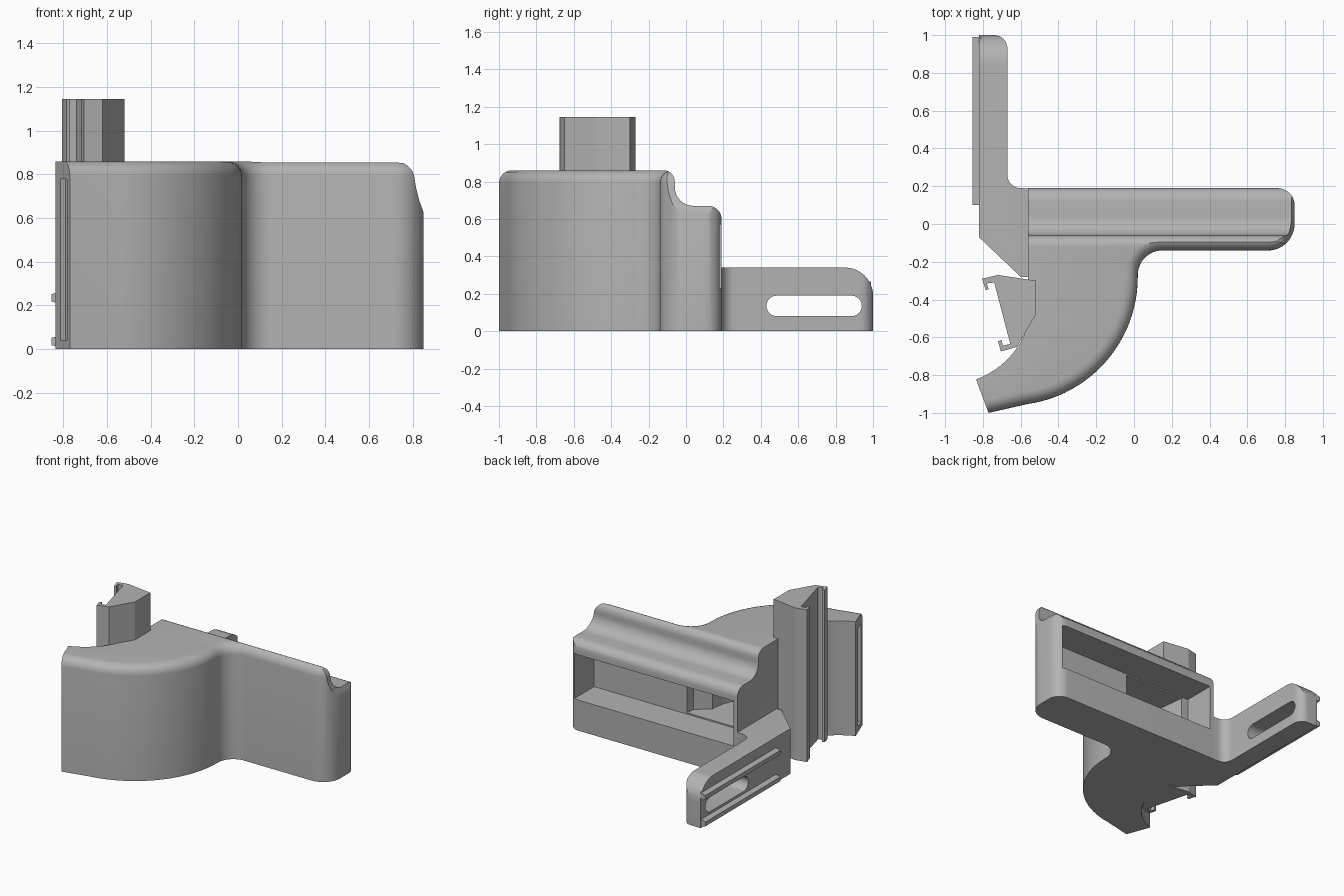
import bpy, bmesh
from math import cos, sin, radians
from mathutils import Vector

cube = bpy.data.objects.get("Cube")
if cube:
    bpy.data.objects.remove(cube)

grey = bpy.data.materials.new("plain_grey")
grey.use_nodes = True
colour = (0.45, 0.45, 0.45, 1)
grey.diffuse_color = colour
grey.node_tree.nodes["Principled BSDF"].inputs["Base Color"].default_value = colour


def arc(cx, cy, r, a0, a1, n=12):
    angles = [radians(a0 + (a1 - a0) * i / n) for i in range(n + 1)]
    return [(cx + r * cos(a), cy + r * sin(a)) for a in angles]


def prism(name, outline, axis, lo, hi, round_edge=None, radius=0.07):
    """Extrude a 2D outline along an axis; optionally round chosen top edges."""
    place = {"x": lambda a, b, t: (t, a, b),
             "y": lambda a, b, t: (a, t, b),
             "z": lambda a, b, t: (a, b, t)}[axis]
    bm = bmesh.new()
    low = [bm.verts.new(place(a, b, lo)) for a, b in outline]
    high = [bm.verts.new(place(a, b, hi)) for a, b in outline]
    bm.faces.new(low)
    bm.faces.new(high)
    for i in range(len(low)):
        j = (i + 1) % len(low)
        bm.faces.new((low[i], low[j], high[j], high[i]))
    bmesh.ops.recalc_face_normals(bm, faces=bm.faces)
    if round_edge:
        top = set(high)
        edges = [e for e in bm.edges if set(e.verts) <= top
                 and round_edge((e.verts[0].co + e.verts[1].co) / 2)]
        bmesh.ops.bevel(bm, geom=edges, offset=radius, segments=6,
                        profile=0.5, affect="EDGES")
    mesh = bpy.data.meshes.new(name)
    bm.to_mesh(mesh)
    bm.free()
    obj = bpy.data.objects.new(name, mesh)
    bpy.context.collection.objects.link(obj)
    mesh.materials.append(grey)
    return obj


def cut(obj, cutters):
    bpy.context.view_layer.objects.active = obj
    for c in cutters:
        mod = obj.modifiers.new("cut", "BOOLEAN")
        mod.operation, mod.solver, mod.object = "DIFFERENCE", "EXACT", c
        bpy.ops.object.modifier_apply(modifier=mod.name)
        bpy.data.objects.remove(c)


def smooth(obj):
    bpy.ops.object.select_all(action="DESELECT")
    obj.select_set(True)
    bpy.context.view_layer.objects.active = obj
    bpy.ops.object.shade_smooth_by_angle(angle=radians(25))


# Main body: long bar flowing into a curved shell
outline = [(-0.56, 0.19), (-0.56, -0.5)]
outline += arc(-0.99, -0.40, 0.45, -25, -70, 10)
outline += [(-0.77, -1.0)]
outline += arc(-0.66, -0.28, 0.68, -82, 0, 28)
outline += arc(0.15, -0.27, 0.13, 180, 90)
outline += arc(0.71, 0.0, 0.14, -90, 0)
outline += arc(0.76, 0.10, 0.09, 0, 90, 8)
body = prism("main_body", outline, "z", 0, 0.86,
             lambda m: m.y < -0.96 or (m - Vector((-0.66, -0.28, m.z))).length > 0.66)

# Stepped back, dipped right end, window, shell pocket and slit in the shell end
step = [(-0.12, 1.0), (-0.12, 0.86)] + arc(-0.12, 0.80, 0.06, 85, 0, 6)
step += arc(0.04, 0.77, 0.10, 180, 270) + arc(0.12, 0.60, 0.07, 90, 0, 8)
step += [(0.3, 0.6), (0.3, 1.0)]
dip = [(0.70, 1.0), (0.70, 0.86)] + arc(0.72, 0.77, 0.09, 80, 0, 8)
dip += [(0.815, 0.74), (0.83, 0.68), (0.845, 0.64), (0.86, 0.6), (1.0, 0.6), (1.0, 1.0)]
window = [(-0.53, -0.05), (0.8, -0.05), (0.8, 0.3), (-0.53, 0.3)]
pocket = [(0.03, 0), (0.02, -0.12)] + arc(-0.48, -0.2, 0.4, 0, -80, 10) + [(-0.48, 0)]
slit = [(-0.80, -0.97), (-0.83, -0.89), (-0.79, -0.875), (-0.76, -0.955)]
cut(body, [prism("step_cutter", step, "x", -0.7, 1.0),
           prism("dip_cutter", dip, "y", -0.5, 0.5),
           prism("window_cutter", window, "z", 0.23, 0.57),
           prism("pocket_cutter", pocket, "z", 0.24, 0.56),
           prism("slit_cutter", slit, "z", 0.04, 0.78)])
smooth(body)

# Mounting arm with rounded end and long slot
plan = [(-0.82, 1.0), (-0.82, -0.07), (-0.6, -0.28), (-0.54, -0.28), (-0.54, 0.188)]
plan += arc(-0.60, 0.26, 0.07, 270, 180, 8) + arc(-0.74, 0.93, 0.07, 0, 90, 8)
arm = prism("mounting_arm", plan, "z", 0, 0.34)
corner = arc(0.85, 0.19, 0.15, 0, 90) + [(0.85, 0.5), (1.1, 0.5), (1.1, 0.19)]
slot = arc(0.885, 0.135, 0.055, -90, 90) + arc(0.485, 0.135, 0.055, 90, 270)
cut(arm, [prism("corner_cutter", corner, "x", -1, -0.5),
          prism("slot_cutter", slot, "x", -1, -0.6)])
smooth(arm)

# Two tapered rails on the outside of the arm
for name, z in (("lower_rail", 0.035), ("upper_rail", 0.235)):
    rail = [(-0.81, z - 0.03), (-0.855, z - 0.016), (-0.855, z + 0.016), (-0.81, z + 0.03)]
    prism(name, rail, "y", 0.1, 0.99)

# Tall clip column with two hooked jaws
clip = [(-0.52, -0.30), (-0.72, -0.27), (-0.805, -0.29), (-0.785, -0.35),
        (-0.77, -0.345), (-0.78, -0.315), (-0.74, -0.31), (-0.655, -0.635),
        (-0.695, -0.645), (-0.70, -0.615), (-0.72, -0.62), (-0.705, -0.675),
        (-0.62, -0.65), (-0.52, -0.48)]
prism("clip_column", clip, "z", 0, 1.145)
